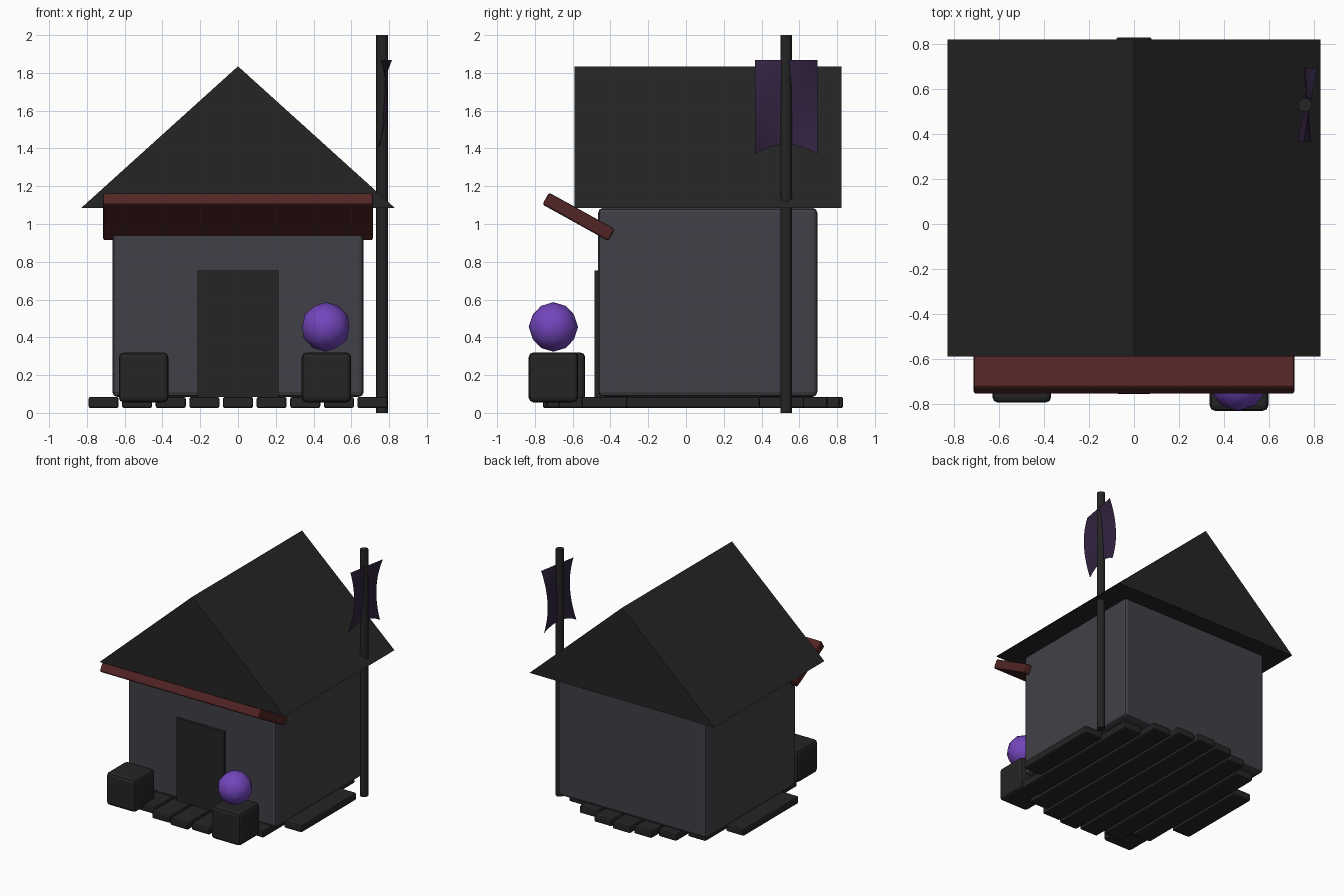
import bpy, bmesh, math
from mathutils import Matrix

cube = bpy.data.objects.get("Cube")
if cube:
    bpy.data.objects.remove(cube, do_unlink=True)


def material(name, color):
    m = bpy.data.materials.new(name)
    m.use_nodes = True
    m.diffuse_color = (*color, 1)
    m.node_tree.nodes["Principled BSDF"].inputs["Base Color"].default_value = (*color, 1)
    return m


CHARCOAL = material("charcoal", (0.018, 0.018, 0.018))
STONE = material("grey stone", (0.053, 0.051, 0.063))
RED = material("dark red", (0.085, 0.018, 0.018))
CLOTH = material("dark purple cloth", (0.032, 0.017, 0.052))
GLOW = material("violet orb", (0.17, 0.06, 0.50))


def finish(name, bm, mat, smooth=False):
    bmesh.ops.recalc_face_normals(bm, faces=bm.faces)
    mesh = bpy.data.meshes.new(name)
    bm.to_mesh(mesh)
    bm.free()
    mesh.materials.append(mat)
    if smooth:
        mesh.shade_smooth()
    obj = bpy.data.objects.new(name, mesh)
    bpy.context.collection.objects.link(obj)
    return obj


def box(name, center, size, mat, bevel=0.0, tilt=0.0):
    bm = bmesh.new()
    bmesh.ops.create_cube(bm, size=1, matrix=Matrix.Diagonal((*size, 1)))
    obj = finish(name, bm, mat)
    obj.location = center
    obj.rotation_euler.x = tilt
    if bevel:
        mod = obj.modifiers.new("rounded edges", "BEVEL")
        mod.width = bevel
        mod.segments = 2
    return obj


# House body, door and awning
box("walls", (0, 0.115, 0.585), (1.33, 1.16, 1.0), STONE, 0.025)
box("door", (0, -0.465, 0.42), (0.43, 0.04, 0.67), CHARCOAL)
box("awning", (0, -0.568, 1.038), (1.43, 0.40, 0.072), RED, 0.012, math.radians(-29))

# Gable roof: triangular profile extruded front to back
bm = bmesh.new()
gable = bm.faces.new([bm.verts.new((x, -0.59, z))
                      for x, z in ((-0.83, 1.085), (0.83, 1.085), (0, 1.835))])
new = bmesh.ops.extrude_face_region(bm, geom=[gable])["geom"]
bmesh.ops.translate(bm, vec=(0, 1.412, 0),
                    verts=[v for v in new if isinstance(v, bmesh.types.BMVert)])
finish("roof", bm, CHARCOAL)

# Floor planks trimmed to a round outline
for i in range(-4, 5):
    x = i * 0.178
    half = math.sqrt(0.795 ** 2 - x ** 2)
    box(f"floor_plank_{i + 5}", (x, 0.037, 0.055), (0.16, 2 * half, 0.06), CHARCOAL, 0.012)

# Crates beside the door, with an orb on the left one
box("left_crate", (0.468, -0.702, 0.188), (0.262, 0.262, 0.264), CHARCOAL, 0.025)
box("right_crate", (-0.5, -0.665, 0.188), (0.262, 0.262, 0.264), CHARCOAL, 0.025)
bm = bmesh.new()
bmesh.ops.create_icosphere(bm, subdivisions=2, radius=0.131,
                           matrix=Matrix.Translation((0.465, -0.702, 0.455)))
finish("orb", bm, GLOW, smooth=True)

# Flag pole
bm = bmesh.new()
bmesh.ops.create_cone(bm, cap_ends=True, segments=12, radius1=0.031, radius2=0.031, depth=2,
                      matrix=Matrix.Translation((0.762, 0.53, 1)))
pole = finish("flag_pole", bm, CHARCOAL)

# Banner: a grid twisted gently along its height
bm = bmesh.new()
bmesh.ops.create_grid(bm, x_segments=8, y_segments=10, size=1)
for v in bm.verts:
    u, t = v.co.x, v.co.y
    bottom = 1.42 - 0.05 * u * u
    v.co = (0.772 + 0.013 * t + u * (0.03 - 0.045 * (1 - t * t)),
            0.53 + 0.165 * u,
            bottom + (1.868 - bottom) * (t + 1) / 2)
finish("banner", bm, CLOTH, smooth=True)
